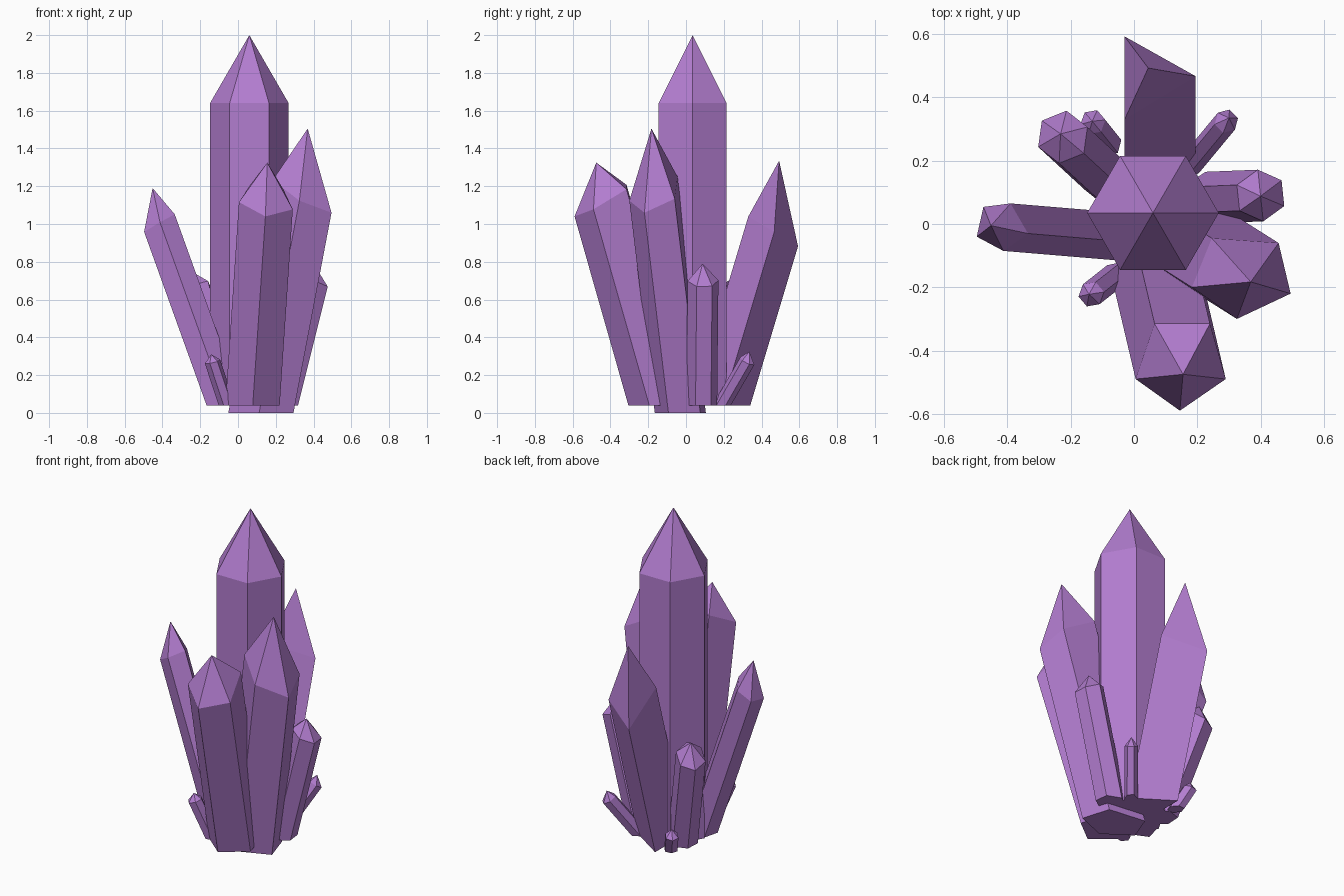
import bpy
import bmesh
from math import cos, sin, radians

cube = bpy.data.objects.get("Cube")
if cube:
    bpy.data.objects.remove(cube, do_unlink=True)

# Single violet mineral colour
COLOUR = (0.45, 0.205, 0.63, 1.0)
violet = bpy.data.materials.new("violet_crystal")
violet.use_nodes = True
violet.diffuse_color = COLOUR
bsdf = next(n for n in violet.node_tree.nodes if n.type == "BSDF_PRINCIPLED")
bsdf.inputs["Base Color"].default_value = COLOUR


def hexagon(cx, cy, radius, turn=0):
    """Plan outline of a regular six-sided shoulder."""
    return [(cx + radius * cos(radians(turn + 60 * i)),
             cy + radius * sin(radians(turn + 60 * i))) for i in range(6)]


def crystal(name, outline, height, apex, lean=(0, 0), tilt=1.7, floor=0.04):
    """Leaning prism with a flat foot, a tilted shoulder and a pointed tip."""
    n = len(outline)
    cx = sum(p[0] for p in outline) / n
    cy = sum(p[1] for p in outline) / n
    bm = bmesh.new()
    foot, shoulder = [], []
    for x, y in outline:
        z = height - tilt * (lean[0] * (x - cx) + lean[1] * (y - cy))
        shoulder.append(bm.verts.new((x, y, z)))
        drop = z - floor
        foot.append(bm.verts.new((x - lean[0] * drop, y - lean[1] * drop, floor)))
    tip = bm.verts.new(apex)
    bm.faces.new(foot[::-1])
    for i in range(n):
        j = (i + 1) % n
        bm.faces.new((foot[i], foot[j], shoulder[j], shoulder[i]))
        bm.faces.new((shoulder[i], shoulder[j], tip))
    bmesh.ops.recalc_face_normals(bm, faces=bm.faces)
    mesh = bpy.data.meshes.new(name)
    bm.to_mesh(mesh)
    bm.free()
    mesh.materials.append(violet)
    obj = bpy.data.objects.new(name, mesh)
    bpy.context.collection.objects.link(obj)


# Upright central crystal
crystal("central_crystal", hexagon(0.06, 0.035, 0.208), 1.64, (0.06, 0.035, 2.0))

# Large leaning crystals
crystal("front_crystal",
        [(0.065, -0.315), (0.005, -0.49), (0.145, -0.59), (0.29, -0.49), (0.24, -0.315)],
        1.125, (0.155, -0.475, 1.325), (0.067, -0.285), 2)
crystal("front_left_crystal",
        [(0.457, -0.06), (0.246, -0.045), (0.183, -0.2), (0.325, -0.3), (0.495, -0.22)],
        1.16, (0.369, -0.183, 1.505), (0.19, -0.12), 2.8, 0)
crystal("right_crystal",
        [(-0.39, 0.065), (-0.476, 0.054), (-0.497, -0.04), (-0.413, -0.085), (-0.335, -0.03)],
        1.0, (-0.452, -0.005, 1.19), (-0.36, 0.03), 1.6)
crystal("back_crystal",
        [(-0.03, 0.593), (-0.03, 0.33), (0.195, 0.467)],
        0.96, (0.045, 0.493, 1.335), (0, 0.3), 2)

# Medium crystals
crystal("left_crystal", hexagon(0.4, 0.09, 0.082, 36), 0.7,
        (0.4, 0.088, 0.79), (0.25, 0.01))
crystal("back_right_crystal", hexagon(-0.225, 0.275, 0.084, 22), 0.65,
        (-0.232, 0.285, 0.74), (-0.25, 0.23))

# Small sprouts around the foot
crystal("back_sprout", hexagon(-0.13, 0.322, 0.04, 10), 0.16,
        (-0.132, 0.325, 0.2), (-0.4, 0.5), 0.5)
crystal("back_left_sprout", hexagon(0.292, 0.325, 0.038, 15), 0.275,
        (0.3, 0.335, 0.325), (0.48, 0.58), 0.8)
crystal("front_right_sprout", hexagon(-0.135, -0.222, 0.041, 10), 0.272,
        (-0.142, -0.222, 0.31), (-0.33, -0.26), 0.7)
